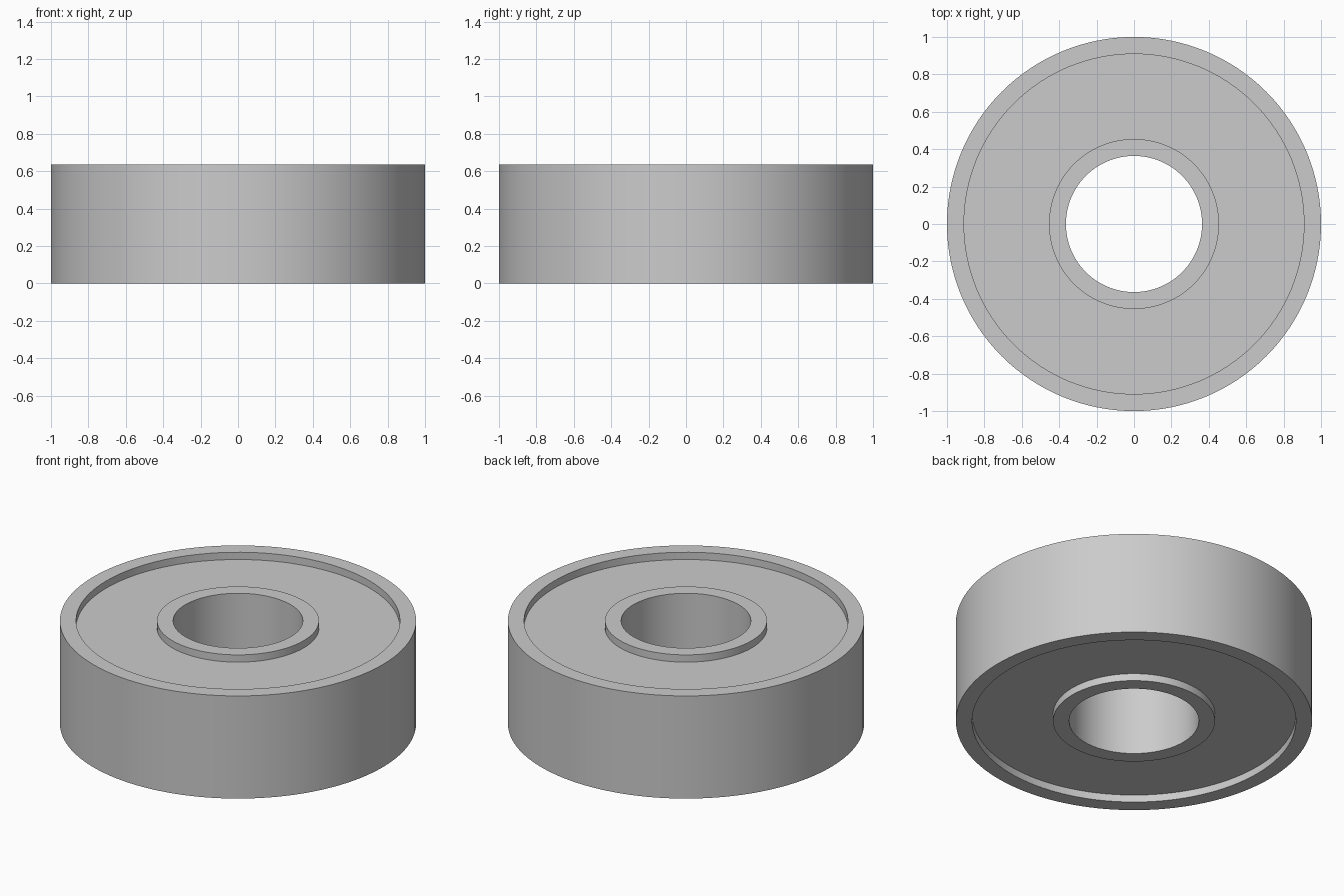
import bpy
import bmesh
from math import cos, sin, pi, radians

SEGMENTS = 128
HEIGHT = 0.636
RECESS = 0.045
OUTER_R, LIP_R = 1.0, 0.909
HUB_R, BORE_R = 0.4545, 0.364
OVERLAP = 0.02

cube = bpy.data.objects.get("Cube")
if cube:
    bpy.data.objects.remove(cube, do_unlink=True)

# Single steel grey material
steel = bpy.data.materials.new("steel_grey")
steel.use_nodes = True
grey = (0.6, 0.6, 0.6, 1.0)
steel.diffuse_color = grey
steel.node_tree.nodes["Principled BSDF"].inputs["Base Color"].default_value = grey


def make_ring(name, inner, outer, bottom, top):
    """Revolve a rectangular section around the z axis."""
    section = [(inner, bottom), (outer, bottom), (outer, top), (inner, top)]
    bm = bmesh.new()
    loops = []
    for i in range(SEGMENTS):
        a = 2 * pi * i / SEGMENTS
        loops.append([bm.verts.new((r * cos(a), r * sin(a), z)) for r, z in section])
    for i, here in enumerate(loops):
        ahead = loops[(i + 1) % SEGMENTS]
        for j in range(len(section)):
            k = (j + 1) % len(section)
            bm.faces.new((here[j], ahead[j], ahead[k], here[k]))
    bmesh.ops.recalc_face_normals(bm, faces=bm.faces)
    mesh = bpy.data.meshes.new(name)
    bm.to_mesh(mesh)
    bm.free()
    mesh.materials.append(steel)
    obj = bpy.data.objects.new(name, mesh)
    bpy.context.collection.objects.link(obj)
    bpy.ops.object.select_all(action="DESELECT")
    obj.select_set(True)
    bpy.context.view_layer.objects.active = obj
    bpy.ops.object.shade_smooth_by_angle(angle=radians(30))
    return obj


# Outer race, inner race around the bore, and the recessed shield between them
make_ring("outer_race", LIP_R, OUTER_R, 0, HEIGHT)
make_ring("inner_race", BORE_R, HUB_R, 0, HEIGHT)
make_ring("shield_body", HUB_R - OVERLAP, LIP_R + OVERLAP, RECESS, HEIGHT - RECESS)
